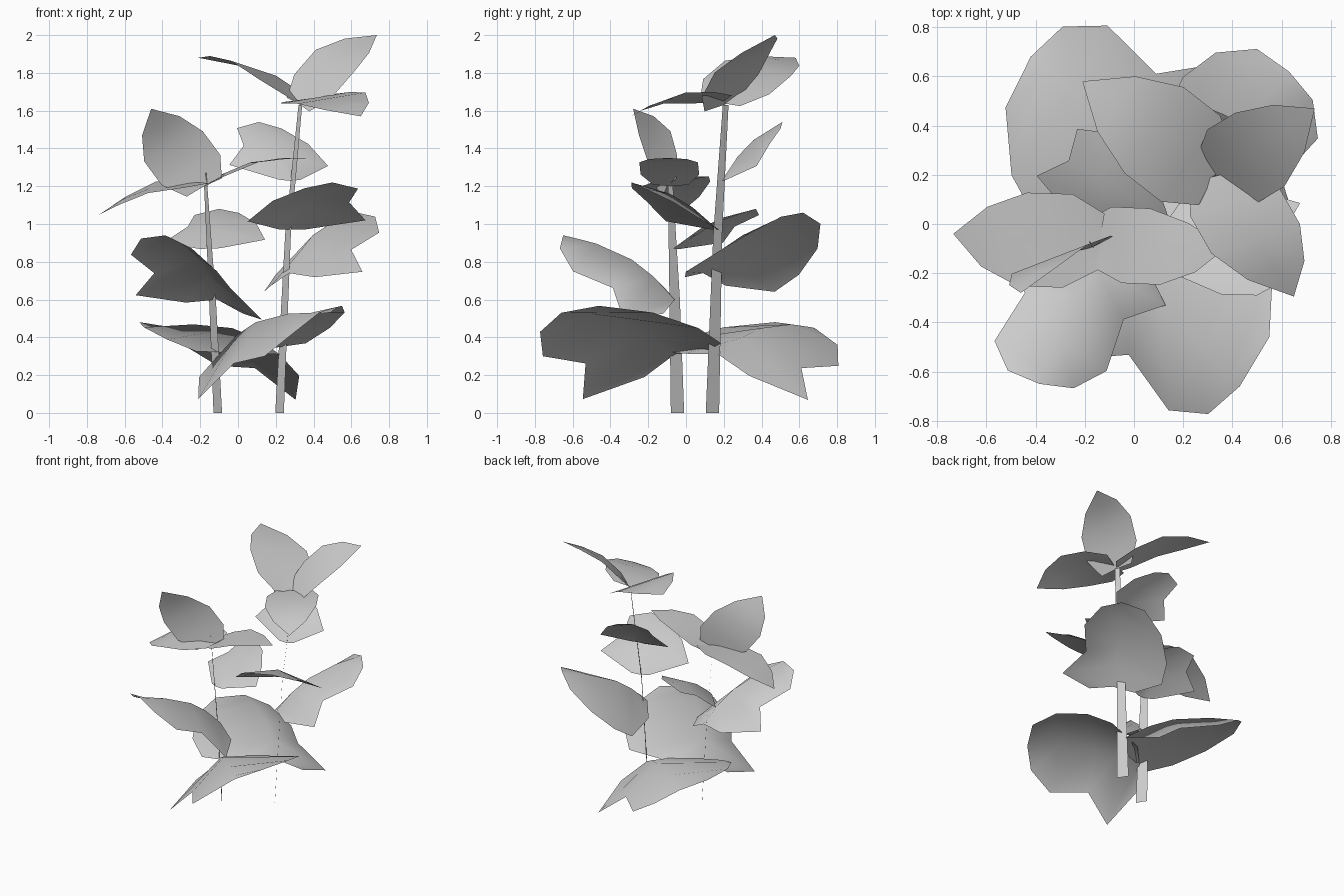
import bpy
from mathutils import Vector

if "Cube" in bpy.data.objects:
    bpy.data.objects.remove(bpy.data.objects["Cube"])


def make_object(name, verts, faces):
    mesh = bpy.data.meshes.new(name)
    mesh.from_pydata([tuple(v) for v in verts], [], faces)
    mesh.update()
    for p in mesh.polygons:
        p.use_smooth = True
    obj = bpy.data.objects.new(name, mesh)
    bpy.context.collection.objects.link(obj)
    return obj


# Leaf edges: (distance along, half width, height); midribs: (distance along, height)
SIMPLE = [(-0.02, 0.6, 0.02), (0.2, 1.0, 0.06), (0.5, 1.0, 0.1), (0.77, 0.64, 0.06)]
SIMPLE_RIB = [(0.0, 0.0), (0.2, 0.06), (0.5, 0.1), (0.77, 0.07)]
BIG_RIB = [(0.0, 0.0), (0.22, 0.07), (0.43, 0.1), (0.74, 0.07), (0.93, 0.02)]
BIG_NOTCH = [(0.0, 0.45, -0.07), (0.22, 1.0, -0.18), (0.43, 0.6, -0.07),
             (0.76, 0.68, -0.1), (0.95, 0.4, -0.04)]
BIG_ROUND = [(0.0, 0.45, -0.07), (0.2, 1.0, -0.18), (0.43, 1.05, -0.15),
             (0.72, 0.87, -0.09), (0.95, 0.47, -0.03)]
SMALL_RIB = [(0.0, 0.0), (0.33, 0.07), (0.6, 0.08), (0.9, 0.02)]
SMALL_NOTCH = [(0.02, 0.2, -0.01), (0.36, 1.0, -0.08), (0.62, 0.55, -0.02), (0.93, 0.48, -0.03)]
SMALL_ROUND = [(0.02, 0.2, -0.01), (0.34, 1.0, -0.08), (0.65, 0.78, -0.02), (0.9, 0.4, -0.01)]


def leaf(name, rib, edge_a, edge_b, base, tip, side):
    """Leaf from base to tip; side is the half-width vector towards edge_a."""
    base, side = Vector(base), Vector(side)
    along = Vector(tip) - base
    normal = side.cross(along).normalized()
    if normal.z < 0:
        normal.negate()
    normal *= along.length

    def point(t, s, n):
        return base + along * t + side * s + normal * n

    verts, faces = [], []
    for (t, n), a, b in zip(rib, edge_a, edge_b):
        verts += [point(b[0], -b[1], b[2]), point(t, 0, n), point(*a)]
    verts.append(base + along)
    for a in range(0, 3 * len(rib) - 3, 3):
        faces += [(a, a + 1, a + 4, a + 3), (a + 1, a + 2, a + 5, a + 4)]
    a, end = 3 * len(rib) - 3, 3 * len(rib)
    faces += [(a, a + 1, end), (a + 1, a + 2, end)]
    make_object(name, verts, faces)


def simple(name, *place):
    leaf(name, SIMPLE_RIB, SIMPLE, SIMPLE, *place)


def small(name, *place):
    leaf(name, SMALL_RIB, SMALL_NOTCH, SMALL_ROUND, *place)


def big(name, *place):
    leaf(name, BIG_RIB, BIG_NOTCH, BIG_ROUND, *place)


def stem(name, sections):
    """Flat tapering ribbon through centre points with half widths."""
    across = Vector((0.54, -0.84, 0))
    verts, faces = [], []
    for i, (x, y, z, w) in enumerate(sections):
        c = Vector((x, y, z))
        verts += [c - across * w, c + across * w]
        if i:
            a = 2 * i
            faces.append((a - 2, a - 1, a + 1, a))
    make_object(name, verts, faces)


# Two stems
stem("left_stem", [(-0.107, -0.045, 0, 0.042), (-0.135, -0.06, 0.6, 0.033),
                   (-0.175, -0.085, 1.27, 0.014)])
stem("right_stem", [(0.22, 0.14, 0, 0.042), (0.265, 0.168, 0.95, 0.028),
                    (0.33, 0.21, 1.63, 0.018)])

# Unlobed young leaves at the two stem tops
simple("right_top_leaf_back", (0.32, 0.19, 1.64), (-0.21, 0.58, 1.88), (0.12, 0.175, -0.04))
simple("right_top_leaf_upright", (0.33, 0.2, 1.63), (0.735, 0.47, 2.0), (0.1, -0.15, -0.06))
simple("right_top_leaf_front", (0.35, 0.2, 1.65), (0.65, -0.295, 1.57), (0.18, 0.06, 0.03))
simple("left_top_leaf_upright", (-0.18, -0.1, 1.2), (-0.46, -0.28, 1.61), (0.155, 0.06, 0.08))
simple("left_top_leaf_outer", (-0.14, -0.07, 1.22), (-0.735, -0.04, 1.05), (0.02, 0.19, 0.03))
simple("left_top_leaf_inner", (-0.17, -0.08, 1.2), (0.37, -0.1, 1.345), (-0.02, 0.155, 0))

# Small leaves with one notched side, midway up
small("left_leaf_back", (-0.15, -0.06, 0.87), (-0.1, 0.37, 1.08), (-0.27, 0.085, -0.01))
small("right_leaf_upper", (0.28, 0.19, 1.23), (0.11, 0.51, 1.54), (-0.26, -0.05, 0))
small("right_leaf_front", (0.28, 0.17, 0.97), (0.5, -0.29, 1.22), (0.31, 0.1, 0))

# Large drooping leaves low down
leaf("left_leaf_front", BIG_RIB, BIG_NOTCH, BIG_NOTCH,
     (-0.11, -0.06, 0.6), (-0.385, -0.65, 0.94), (0.335, -0.09, -0.065))
big("left_leaf_bottom", (-0.1, -0.06, 0.31), (0.43, -0.66, 0.53), (-0.29, -0.36, -0.15))
big("right_leaf_back", (0.27, 0.09, 0.74), (0.63, 0.62, 1.06), (0.257, -0.24, 0.05))
big("right_leaf_bottom", (0.22, 0.17, 0.31), (-0.42, 0.68, 0.45), (0.27, 0.38, -0.13))
